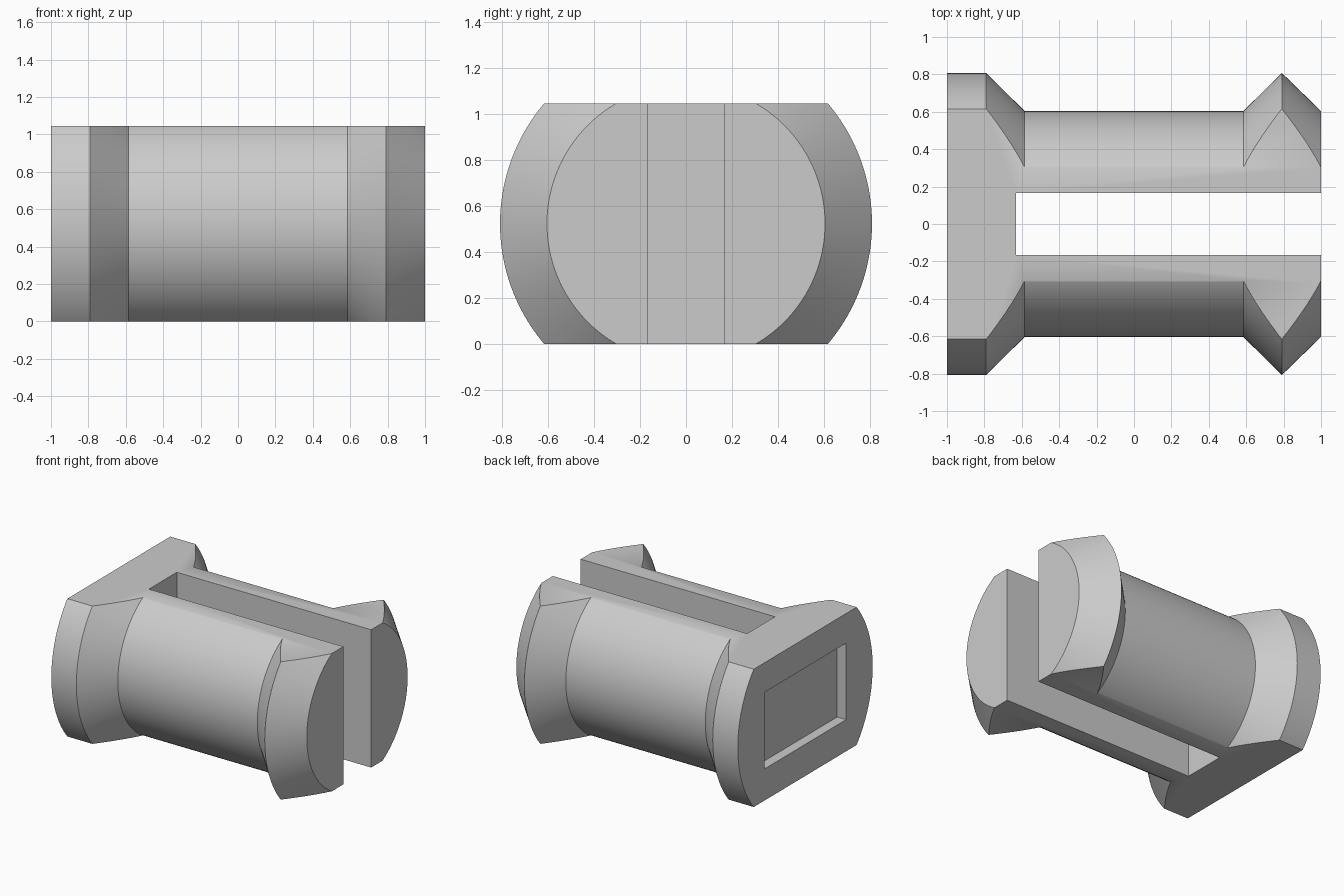
import bpy, bmesh, math
from mathutils import Matrix

cube = bpy.data.objects.get("Cube")
if cube:
    bpy.data.objects.remove(cube, do_unlink=True)

HEIGHT = 1.045
MID = HEIGHT / 2
CORE_R, RIM_R = 0.604, 0.808
SEGMENTS = 128

grey = bpy.data.materials.new("plain grey")
grey.use_nodes = True
colour = (0.6, 0.6, 0.6, 1)
grey.diffuse_color = colour
grey.node_tree.nodes["Principled BSDF"].inputs["Base Color"].default_value = colour


def add_object(name, bm):
    bmesh.ops.recalc_face_normals(bm, faces=bm.faces)
    mesh = bpy.data.meshes.new(name)
    bm.to_mesh(mesh)
    bm.free()
    mesh.materials.append(grey)
    obj = bpy.data.objects.new(name, mesh)
    bpy.context.collection.objects.link(obj)
    return obj


def box(name, low, high):
    bm = bmesh.new()
    size = [b - a for a, b in zip(low, high)]
    centre = [(a + b) / 2 for a, b in zip(low, high)]
    bmesh.ops.create_cube(bm, size=1, matrix=Matrix.Translation(centre) @ Matrix.Diagonal((*size, 1)))
    return add_object(name, bm)


def lathe(name, profile):
    """Turn (x, radius) pairs around the lengthwise axis."""
    bm = bmesh.new()
    rings = []
    for x, r in profile:
        angles = [2 * math.pi * i / SEGMENTS for i in range(SEGMENTS)]
        rings.append([bm.verts.new((x, r * math.cos(a), MID + r * math.sin(a))) for a in angles])
    for a, b in zip(rings, rings[1:]):
        for i in range(SEGMENTS):
            j = (i + 1) % SEGMENTS
            bm.faces.new((a[i], a[j], b[j], b[i]))
    bm.faces.new(rings[0])
    bm.faces.new(rings[-1])
    return add_object(name, bm)


def cut(target, cutter, operation="DIFFERENCE"):
    cutter.hide_render = True
    mod = target.modifiers.new(cutter.name, "BOOLEAN")
    mod.operation = operation
    mod.solver = "EXACT"
    mod.object = cutter
    bpy.context.view_layer.objects.active = target
    bpy.ops.object.modifier_apply(modifier=mod.name)
    bpy.data.objects.remove(cutter, do_unlink=True)


# Spool body: thick closed flange, core, pointed flange at the open end
spool = lathe("slotted_spool", [(-1, RIM_R), (-0.79, RIM_R), (-0.585, CORE_R),
                                (0.585, CORE_R), (0.79, RIM_R), (1, CORE_R)])
# Flat top and bottom
cut(spool, box("flats", (-2, -2, 0), (2, 2, HEIGHT)), "INTERSECT")
# Long slot open at one end
cut(spool, box("slot", (-0.63, -0.167, -1), (2, 0.167, 2)))
# Shallow rectangular recess in the closed end
cut(spool, box("end_recess", (-2, -0.49, 0.24), (-0.925, 0.49, 0.82)))

bpy.ops.object.select_all(action="DESELECT")
spool.select_set(True)
bpy.context.view_layer.objects.active = spool
bpy.ops.object.shade_smooth_by_angle(angle=math.radians(30))
